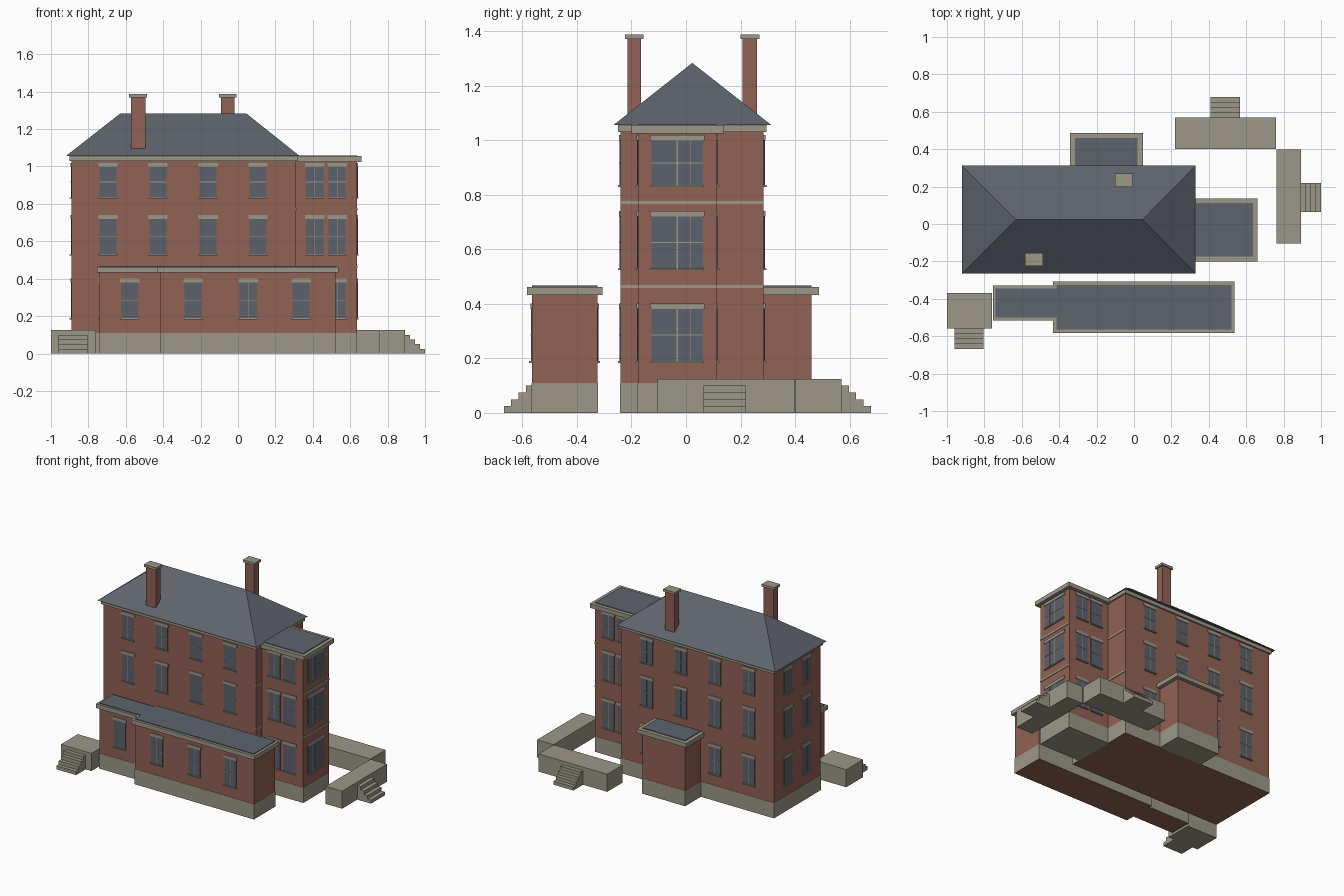
import bpy, bmesh

if "Cube" in bpy.data.objects:
    bpy.data.objects.remove(bpy.data.objects["Cube"])

def material(name, rgb):
    m = bpy.data.materials.new(name)
    m.diffuse_color = (*rgb, 1)
    m.use_nodes = True
    m.node_tree.nodes["Principled BSDF"].inputs["Base Color"].default_value = m.diffuse_color
    return m

BRICK = material("red brick", (0.29, 0.122, 0.09))
STONE = material("pale stone", (0.335, 0.31, 0.245))
SLATE = material("grey slate", (0.112, 0.127, 0.15))
GLASS = material("window glass", (0.108, 0.12, 0.145))


def make(name, mat, boxes):
    """One object from boxes given as (x0, x1, y0, y1, z0, z1)."""
    bm = bmesh.new()
    for b in boxes:
        vs = bmesh.ops.create_cube(bm, size=1)["verts"]
        for v in vs:
            v.co = [b[2 * i] if v.co[i] < 0 else b[2 * i + 1] for i in range(3)]
    return finish(name, mat, bm)


def finish(name, mat, bm):
    me = bpy.data.meshes.new(name)
    bm.to_mesh(me)
    bm.free()
    me.materials.append(mat)
    ob = bpy.data.objects.new(name, me)
    bpy.context.collection.objects.link(ob)
    return ob


def grow(x0, x1, y0, y1, d):
    return x0 - d, x1 + d, y0 - d, y1 + d


# Footprints: x0, x1, y0, y1
MAIN = (-0.89, 0.31, -0.24, 0.285)
BAY = (0.31, 0.635, -0.175, 0.112)
WING = (-0.415, 0.52, -0.565, -0.325)
LOW = (-0.74, -0.415, -0.50, -0.345)
ANNEX = (-0.315, 0.02, 0.285, 0.46)

# Brick walls, stone plinths
for name, f, top, low in (("main_block", MAIN, 1.04, 0), ("side_bay", BAY, 1.03, 0.001),
                          ("front_wing", WING, 0.44, 0), ("low_wing", LOW, 0.44, 0),
                          ("rear_annex", ANNEX, 0.44, 0.001)):
    make(name + "_walls", BRICK, [(*f, low, top)])
    make(name + "_plinth", STONE, [(*grow(*f, 0.002), 0.001 - low, 0.11)])

# Cornices and flat roof panels
make("main_cornice", STONE, [(*grow(*MAIN, 0.01), 1.03, 1.056)])
for name, f, z, d in (("side_bay", BAY, 1.025, 0.025), ("front_wing", WING, 0.432, 0.018),
                      ("low_wing", LOW, 0.432, 0.015), ("rear_annex", ANNEX, 0.432, 0.027)):
    make(name + "_cornice", STONE, [(*grow(*f, d), z, z + 0.03)])
    make(name + "_flat_roof", SLATE, [(*f, z + 0.025, z + 0.035)])

# Hipped slate roof
bm = bmesh.new()
x0, x1, y0, y1 = -0.92, 0.33, -0.265, 0.312
c = [bm.verts.new(p) for p in ((x0, y0, 1.056), (x1, y0, 1.056), (x1, y1, 1.056), (x0, y1, 1.056),
                               (-0.63, 0.023, 1.283), (0.045, 0.023, 1.283))]
for face in ((3, 2, 1, 0), (0, 1, 5, 4), (1, 2, 5), (2, 3, 4, 5), (3, 0, 4)):
    bm.faces.new([c[i] for i in face])
finish("hipped_roof", SLATE, bm)

# Chimneys with stone caps
for name, f in (("front_chimney", (-0.573, -0.495, -0.215, -0.165)),
                ("rear_chimney", (-0.092, -0.018, 0.208, 0.26))):
    make(name, BRICK, [(*f, 1.06, 1.372)])
    make(name + "_cap", STONE, [(*grow(*f, 0.009), 1.37, 1.387)])

# Windows: each wall is (axis it faces, outward sign, wall coordinate)
glass, trim = [], []


def plate(store, wall, u0, u1, z0, z1, depth):
    axis, sign, w = wall
    a, b = sorted((w - sign * 0.004, w + sign * depth))
    store.append((u0, u1, a, b, z0, z1) if axis == "y" else (a, b, u0, u1, z0, z1))


FLOORS = ((0.19, 0.38), (0.53, 0.72), (0.835, 0.998))


def window(wall, u, floor, half=0.046, panes=1):
    z0, z1 = FLOORS[floor]
    mid = (z0 + z1) / 2
    plate(glass, wall, u - half, u + half, z0, z1, 0.003)
    plate(trim, wall, u - half - 0.006, u + half + 0.006, z1, z1 + 0.021, 0.006)   # lintel
    plate(trim, wall, u - half - 0.004, u + half + 0.004, z0 - 0.007, z0, 0.01)    # sill
    plate(trim, wall, u - half, u + half, mid - 0.002, mid + 0.002, 0.005)         # rail
    if panes == 2:
        plate(trim, wall, u - 0.003, u + 0.003, z0, z1, 0.006)
    for k in range(panes):                                                       # bars
        v = u - half + (2 * k + 1) * half / panes
        plate(trim, wall, v - 0.0007, v + 0.0007, z0, z1, 0.004)


front, back = ("y", -1, MAIN[2]), ("y", 1, MAIN[3])
for floor in range(3):
    for u in (-0.695, -0.428, -0.16, 0.107):
        window(front, u, floor)
        if floor or u != -0.16:
            window(back, u, floor)
    for v in (-0.08, 0.125):
        window(("x", -1, MAIN[0]), v, floor)
    for u in (0.41, 0.53):
        window(("y", -1, BAY[2]), u, floor)
        window(("y", 1, BAY[3]), u, floor)
    window(("x", 1, BAY[1]), -0.032, floor, 0.094, 2)
for u in (-0.24, 0.055, 0.337):
    window(("y", -1, WING[2]), u, 0)
    window(("y", 1, WING[3]), u, 0)
window(("y", -1, LOW[2]), -0.578, 0)
make("window_panes", GLASS, glass)
make("window_trim", STONE, trim)

# String courses on the east walls
bands = []
for z in (0.457, 0.765):
    plate(bands, ("x", 1, BAY[1]), BAY[2], BAY[3], z, z + 0.012, 0.004)
    plate(bands, ("x", 1, MAIN[1]), MAIN[2], MAIN[3], z, z + 0.012, 0.004)
make("string_courses", STONE, bands)

# Stone landings with four steps each
make("west_landing", STONE, [(-1, -0.76, -0.56, -0.37, 0, 0.125)])
make("rear_landing", STONE, [(0.22, 0.76, 0.40, 0.57, 0, 0.125)])
make("east_landing", STONE, [(0.763, 0.892, -0.105, 0.398, 0, 0.125)])
west, rear, east = [], [], []
for i in range(4):
    z0, z1, d = 0.025 * i, 0.025 * (i + 1), 0.027 * (4 - i)
    west.append((-0.96, -0.805, -0.56 - d, -0.56, z0, z1))
    rear.append((0.41, 0.567, 0.57, 0.57 + d, z0, z1))
    east.append((0.892, 0.892 + d, 0.065, 0.22, z0, z1))
make("west_steps", STONE, west)
make("rear_steps", STONE, rear)
make("east_steps", STONE, east)
